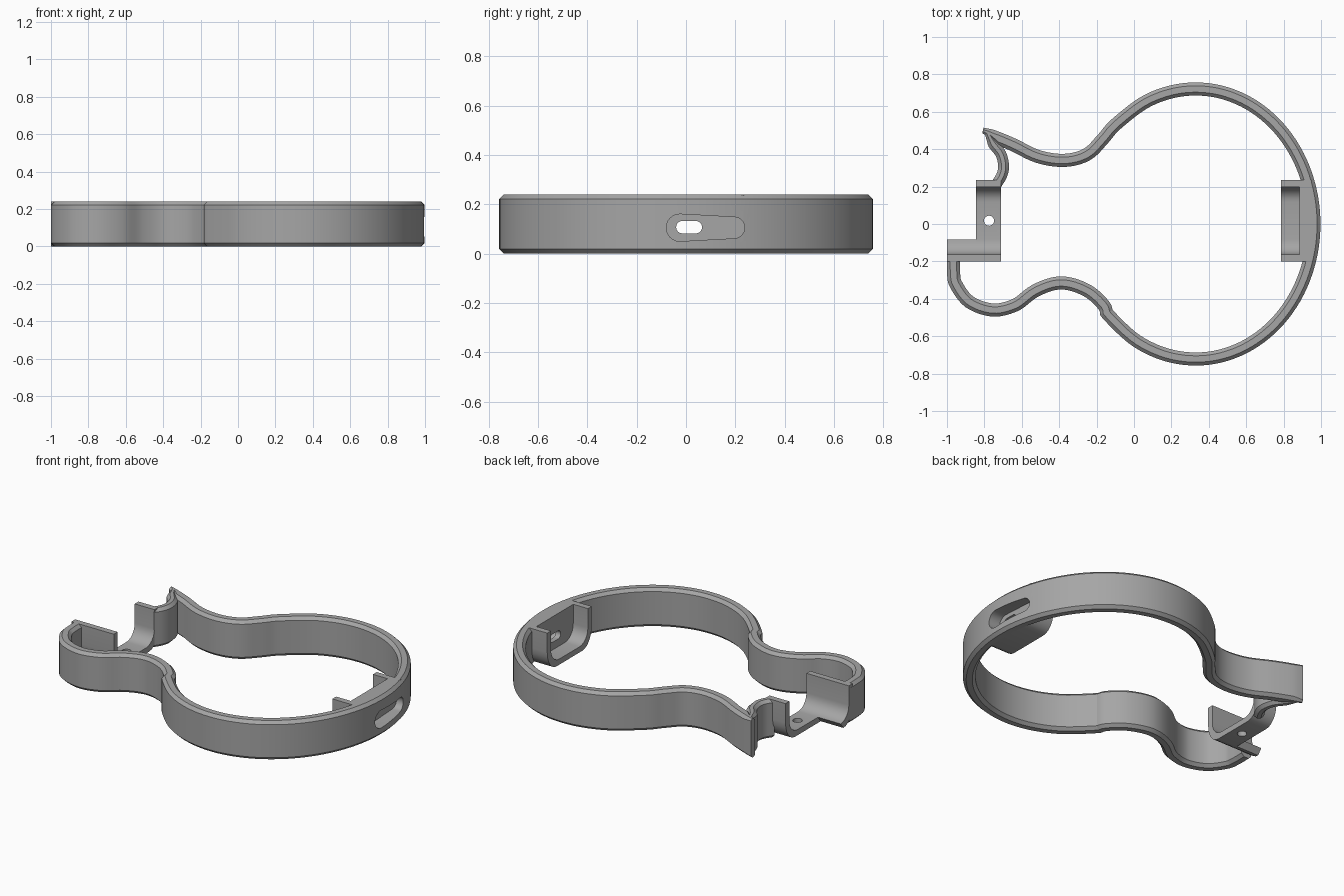
import bpy, bmesh
from math import sin, cos, pi, radians
from mathutils import Vector

cube = bpy.data.objects.get("Cube")
if cube:
    bpy.data.objects.remove(cube, do_unlink=True)

H = 0.24          # height of the body
MID = 0.0175      # y centre of both pockets

grey = bpy.data.materials.new("plain grey")
grey.use_nodes = True
grey.diffuse_color = (0.38, 0.38, 0.38, 1)
grey.node_tree.nodes["Principled BSDF"].inputs["Base Color"].default_value = (0.38, 0.38, 0.38, 1)


def finish(name, bm):
    bmesh.ops.recalc_face_normals(bm, faces=bm.faces)
    mesh = bpy.data.meshes.new(name)
    bm.to_mesh(mesh)
    bm.free()
    mesh.materials.append(grey)
    obj = bpy.data.objects.new(name, mesh)
    bpy.context.collection.objects.link(obj)
    return obj


def activate(obj):
    bpy.ops.object.select_all(action='DESELECT')
    obj.select_set(True)
    bpy.context.view_layer.objects.active = obj


def spline(points, steps=6):
    """Smooth path through the points."""
    p = [Vector(q) for q in points]
    p = [2 * p[0] - p[1]] + p + [2 * p[-1] - p[-2]]
    path = []
    for a, b, c, d in zip(p, p[1:], p[2:], p[3:]):
        for i in range(steps):
            t = i / steps
            path.append(0.5 * (2 * b + (c - a) * t + (2 * a - 5 * b + 4 * c - d) * t * t
                               + (3 * b - a - 3 * c + d) * t ** 3))
    return path + [p[-2]]


def wall(name, points, thick):
    """Chamfered wall whose first edge follows the path, narrowing at its start."""
    path = spline(points)
    bm = bmesh.new()
    rings, dist = [], 0
    for i, q in enumerate(path):
        if i:
            dist += (q - path[i - 1]).length
        d = (path[min(i + 1, len(path) - 1)] - path[max(i - 1, 0)]).normalized()
        n = Vector((d.y, -d.x))
        w = min(thick, 0.03 + dist * 0.4)
        c = min(0.018, w / 3)
        section = [(0, c), (c, 0), (w - c, 0), (w, c),
                   (w, H - c), (w - c, H), (c, H), (0, H - c)]
        rings.append([bm.verts.new((*(q + n * u), z)) for u, z in section])
    for r, s in zip(rings, rings[1:]):
        for k in range(8):
            m = (k + 1) % 8
            bm.faces.new((r[k], r[m], s[m], s[k]))
    bm.faces.new(rings[0])
    bm.faces.new(rings[-1])
    return finish(name, bm)


def prism(name, profile, x0, x1):
    """Extrude a y-z profile along x."""
    bm = bmesh.new()
    a, b = ([bm.verts.new((x, y, z)) for y, z in profile] for x in (x0, x1))
    bm.faces.new(a)
    bm.faces.new(b)
    for k in range(len(a)):
        m = (k + 1) % len(a)
        bm.faces.new((a[k], a[m], b[m], b[k]))
    return finish(name, bm)


def slot(y0, r0, y1, r1, z, n=12):
    """Rounded slot profile with a different radius at each end."""
    ends = ((y0, r0, pi / 2), (y1, r1, -pi / 2))
    return [(y + r * cos(a + pi * k / n), z + r * sin(a + pi * k / n))
            for y, r, a in ends for k in range(n + 1)]


def cut(objs, cutter):
    cutter.hide_render = True
    for obj in objs:
        mod = obj.modifiers.new("cut", 'BOOLEAN')
        mod.operation = 'DIFFERENCE'
        mod.solver = 'EXACT'
        mod.object = cutter
        activate(obj)
        bpy.ops.object.modifier_apply(modifier=mod.name)
    bpy.data.objects.remove(cutter, do_unlink=True)


# Body wall: upper horn, upper waist, big round end, lower waist, lower horn
upper = [(-0.805, 0.515), (-0.74, 0.5), (-0.63, 0.455), (-0.505, 0.395), (-0.377, 0.375),
         (-0.27, 0.402), (-0.195, 0.475)]
lobe = [(0.33 + 0.667 * cos(radians(a)), 0.757 * sin(radians(a)))
        for a in range(132, -139, -18)]
lower = [(-0.19, -0.455), (-0.27, -0.385), (-0.39, -0.35), (-0.51, -0.387), (-0.62, -0.465),
         (-0.757, -0.495), (-0.9, -0.445), (-0.985, -0.335), (-1, -0.25), (-1, -0.17)]
body_wall = wall("body_wall", upper + lobe + lower, 0.07)

# Short curved wall from the horn tip to the neck pocket
horn_arm = wall("horn_arm", [(-0.775, 0.505), (-0.73, 0.446), (-0.685, 0.385),
                             (-0.668, 0.31), (-0.68, 0.25), (-0.712, 0.195)], 0.058)


# Pocket cross-section: upright sides curving down into a floor
def side(half, drop, floor):
    arc = [radians(15 * k) for k in range(7)]
    return [(half, H)] + [(half - drop + drop * cos(a), 0.12 - (0.12 - floor) * sin(a))
                          for a in arc]


inner = side(0.18, 0.08, 0.035)
outer = side(0.217, 0.09, 0)


def mirror(profile):
    return [(-y, z) for y, z in reversed(profile)]


def place(profile):
    return [(y + MID, z) for y, z in profile]


filled = outer + mirror(outer)
cradle = place(filled + list(reversed(inner + mirror(inner))))
half_wall = place(mirror(outer) + [(-y, z) for y, z in inner])

neck_pocket = prism("neck_pocket", cradle, -0.845, -0.71)
neck_side = prism("neck_side_wall", half_wall, -1, -0.84)
end_pocket = prism("end_pocket", cradle, 0.785, 0.9)
end_plate = prism("end_pocket_back", place(filled), 0.885, 0.95)

# Screw hole in the neck pocket floor
bm = bmesh.new()
bmesh.ops.create_cone(bm, cap_ends=True, segments=24, radius1=0.027, radius2=0.027, depth=0.3)
bmesh.ops.translate(bm, verts=bm.verts, vec=(-0.775, MID, 0))
cut([neck_pocket], finish("screw_hole_cutter", bm))

# Tapered recess in the round end, with a smaller slot through to the pocket
cut([body_wall, end_plate], prism("recess_cutter", slot(-0.025, 0.055, 0.195, 0.043, 0.105), 0.918, 1.1))
cut([body_wall, end_plate], prism("slot_cutter", slot(-0.015, 0.025, 0.04, 0.025, 0.107), 0.8, 1.1))

for obj in (body_wall, horn_arm, neck_pocket, neck_side, end_pocket, end_plate):
    activate(obj)
    bpy.ops.object.shade_smooth_by_angle(angle=radians(30))
